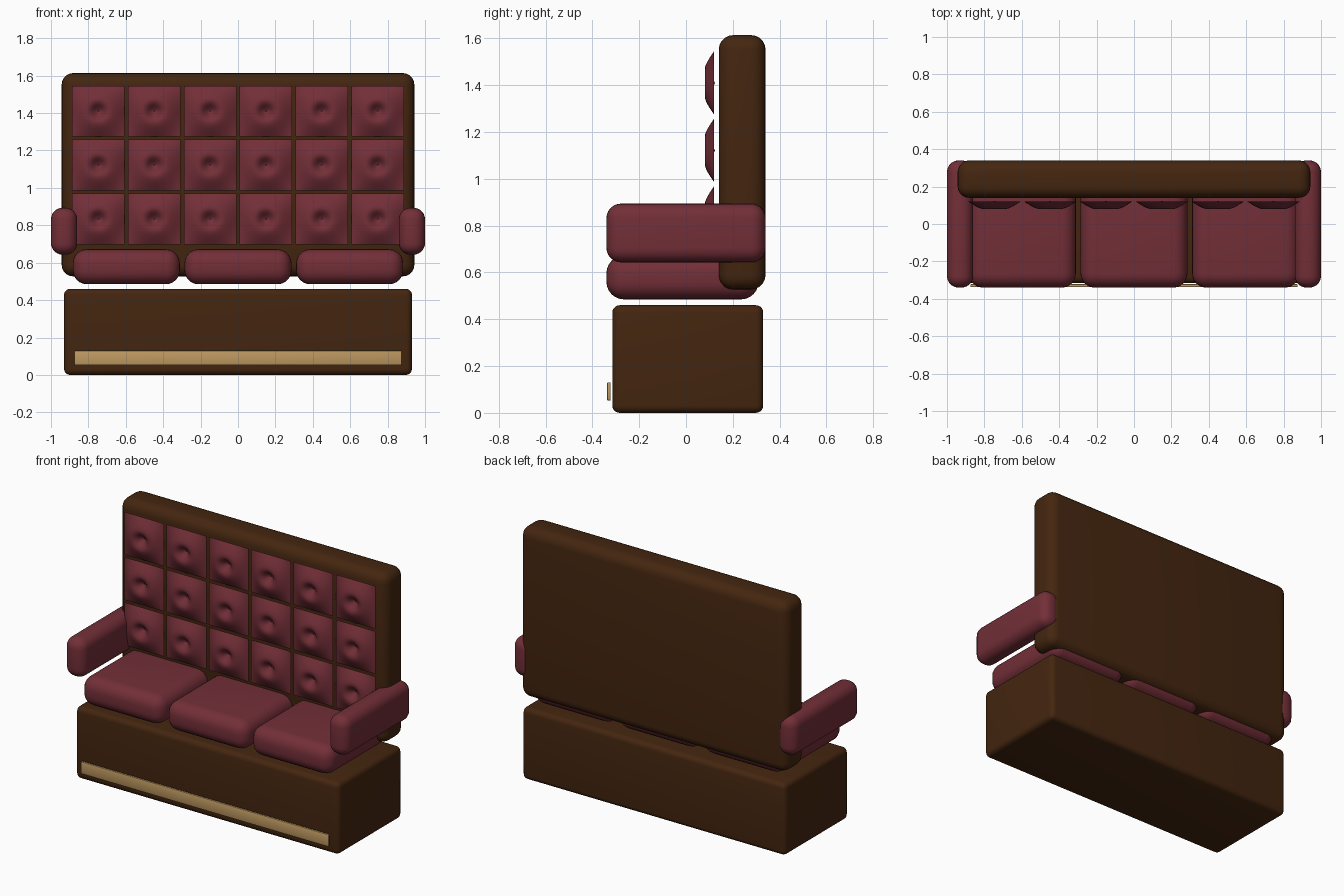
import bpy, bmesh, math

cube = bpy.data.objects.get("Cube")
if cube:
    bpy.data.objects.remove(cube, do_unlink=True)


def make_material(name, colour):
    mat = bpy.data.materials.new(name)
    mat.use_nodes = True
    mat.diffuse_color = (*colour, 1)
    bsdf = next(n for n in mat.node_tree.nodes if n.type == 'BSDF_PRINCIPLED')
    bsdf.inputs["Base Color"].default_value = (*colour, 1)
    bsdf.inputs["Roughness"].default_value = 0.7
    return mat


wood = make_material("dark brown wood", (0.058, 0.019, 0.005))
fabric = make_material("burgundy upholstery", (0.17, 0.028, 0.039))
brass = make_material("pale gold trim", (0.52, 0.32, 0.12))


def finish(bm, name, mat):
    mesh = bpy.data.meshes.new(name)
    bm.to_mesh(mesh)
    bm.free()
    mesh.materials.append(mat)
    obj = bpy.data.objects.new(name, mesh)
    bpy.context.collection.objects.link(obj)
    bpy.ops.object.select_all(action='DESELECT')
    obj.select_set(True)
    bpy.context.view_layer.objects.active = obj
    bpy.ops.object.shade_smooth_by_angle(angle=math.radians(40))
    return obj


def rounded_box(name, xs, ys, zs, radius, mat, segments=5):
    """Box between the given limits with rounded edges."""
    bm = bmesh.new()
    bmesh.ops.create_cube(bm, size=1)
    for v in bm.verts:
        for axis, (low, high) in enumerate((xs, ys, zs)):
            v.co[axis] = high if v.co[axis] > 0 else low
    bmesh.ops.bevel(bm, geom=bm.edges[:], offset=radius, segments=segments,
                    profile=0.5, affect='EDGES', clamp_overlap=True)
    return finish(bm, name, mat)


def tufted_pad(name, x, z, width, height, steps=20):
    """Domed panel with a button dimple, facing the front."""
    bm = bmesh.new()
    bmesh.ops.create_grid(bm, x_segments=steps, y_segments=steps, size=1)
    for vert in bm.verts:
        u, v = vert.co.x, vert.co.y
        dome = 0.058 * math.cos(u * math.pi / 2) * math.cos(v * math.pi / 2)
        dimple = 0.062 * math.exp(-(u * u + v * v) / 0.08)
        vert.co = (x + u * width / 2, 0.12 - dome + dimple, z + v * height / 2)
    # The grid's up normal becomes the forward normal
    bm.normal_update()
    if sum(f.normal.y for f in bm.faces) > 0:
        bmesh.ops.reverse_faces(bm, faces=bm.faces[:])
    return finish(bm, name, fabric)


# Plinth, its trim strip, and the backrest
rounded_box("base", (-0.93, 0.93), (-0.315, 0.33), (0, 0.46), 0.032, wood)
rounded_box("base_trim", (-0.875, 0.875), (-0.337, -0.322), (0.053, 0.13),
            0.004, brass, 2)
rounded_box("backrest", (-0.943, 0.943), (0.14, 0.34), (0.527, 1.614), 0.062, wood)

# Seat cushions
for i, side in enumerate(("right", "middle", "left")):
    cx = (i - 1) * 0.597
    rounded_box("seat_cushion_" + side, (cx - 0.286, cx + 0.286), (-0.34, 0.31),
                (0.485, 0.672), 0.075, fabric, 6)

# Armrests
for side, s in (("left", 1), ("right", -1)):
    rounded_box("armrest_" + side, sorted((s * 0.86, s * 1.0)), (-0.34, 0.34),
                (0.643, 0.894), 0.062, fabric, 6)

# Tufted back panels
for row in range(3):
    for col in range(6):
        tufted_pad(f"back_pad_{row + 1}_{col + 1}", (col - 2.5) * 0.2985,
                   1.41 - row * 0.2885, 0.28, 0.272)
